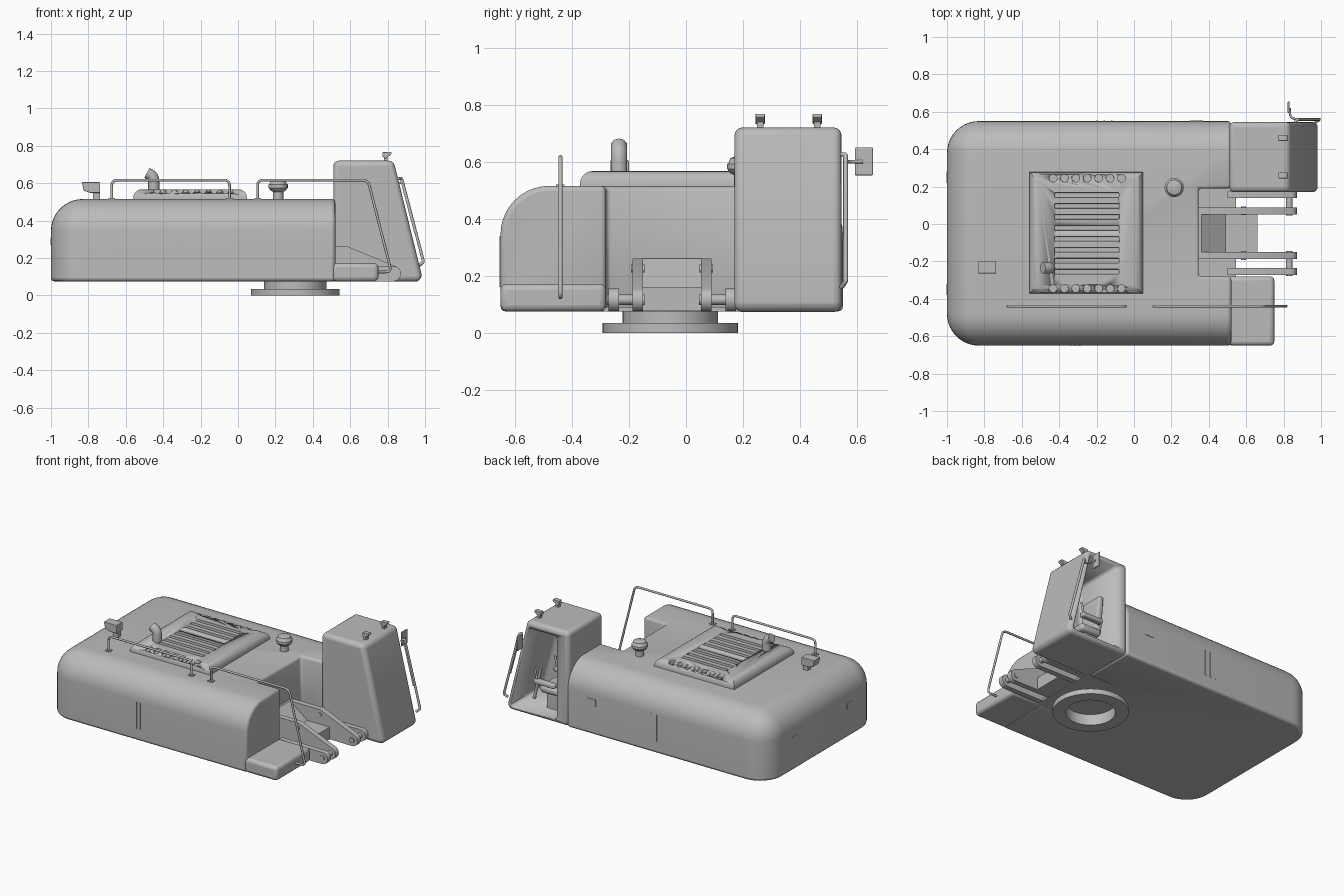
import bpy, bmesh, math
from mathutils import Vector

cube = bpy.data.objects.get("Cube")
if cube:
    bpy.data.objects.remove(cube)

grey = bpy.data.materials.new("machine grey")
grey.use_nodes = True
grey.diffuse_color = (0.5, 0.5, 0.5, 1)
grey.node_tree.nodes["Principled BSDF"].inputs["Base Color"].default_value = (0.5, 0.5, 0.5, 1)


def finish(name, bm, bevel=0, segs=3):
    bmesh.ops.recalc_face_normals(bm, faces=bm.faces)
    me = bpy.data.meshes.new(name)
    bm.to_mesh(me)
    bm.free()
    ob = bpy.data.objects.new(name, me)
    bpy.context.collection.objects.link(ob)
    me.materials.append(grey)
    if bevel:
        add_bevel(ob, bevel, segs)
    return smooth(ob)


def smooth(ob):
    bpy.ops.object.select_all(action="DESELECT")
    ob.select_set(True)
    bpy.context.view_layer.objects.active = ob
    bpy.ops.object.shade_smooth_by_angle(angle=math.radians(35))
    return ob


def add_bevel(ob, width, segs=3):
    m = ob.modifiers.new("round", "BEVEL")
    m.width, m.segments, m.limit_method = width, segs, "ANGLE"
    m.angle_limit = math.radians(35)


def box_bm(x, y, z):
    bm = bmesh.new()
    bmesh.ops.create_cube(bm, size=1)
    for v in bm.verts:
        v.co = [r[0] if c < 0 else r[1] for r, c in zip((x, y, z), v.co)]
    return bm


def box(name, x, y, z, bevel=0):
    return finish(name, box_bm(x, y, z), bevel)


def prism(name, pts, y0, y1, bevel=0):
    """Extrude an x-z outline along y."""
    bm = bmesh.new()
    face = bm.faces.new([bm.verts.new((x, y0, z)) for x, z in pts])
    ext = bmesh.ops.extrude_face_region(bm, geom=[face])["geom"]
    for v in ext:
        if isinstance(v, bmesh.types.BMVert):
            v.co.y = y1
    return finish(name, bm, bevel)


def lathe(name, profile, centre, steps=40):
    bm = bmesh.new()
    vs = [bm.verts.new((r, 0, z)) for r, z in profile]
    es = [bm.edges.new(p) for p in zip(vs, vs[1:])]
    bmesh.ops.spin(bm, geom=vs + es, cent=(0, 0, 0), axis=(0, 0, 1), angle=math.tau, steps=steps)
    bmesh.ops.remove_doubles(bm, verts=bm.verts, dist=0.0001)
    bmesh.ops.translate(bm, verts=bm.verts, vec=(*centre, 0))
    return finish(name, bm)


def rod(name, a, b, r, steps=20):
    a, b = Vector(a), Vector(b)
    bm = bmesh.new()
    bmesh.ops.create_cone(bm, cap_ends=True, segments=steps, radius1=r, radius2=r, depth=(b - a).length)
    rot = (b - a).to_track_quat("Z", "Y")
    for v in bm.verts:
        v.co = rot @ v.co + (a + b) / 2
    return finish(name, bm)


def tube(name, pts, radius, bend=0.03):
    """Pipe along a path whose inner corners are rounded."""
    pts = [Vector(p) for p in pts]
    path = [pts[0]]
    for a, b, c in zip(pts, pts[1:], pts[2:]):
        p, q = b + (a - b).normalized() * bend, b + (c - b).normalized() * bend
        path += [p.lerp(b, t).lerp(b.lerp(q, t), t) for t in (0, .25, .5, .75, 1)]
    path.append(pts[-1])
    cu = bpy.data.curves.new(name, "CURVE")
    cu.dimensions, cu.bevel_depth, cu.bevel_resolution, cu.use_fill_caps = "3D", radius, 3, True
    sp = cu.splines.new("POLY")
    sp.points.add(len(path) - 1)
    for pt, co in zip(sp.points, path):
        pt.co = (*co, 1)
    ob = bpy.data.objects.new(name, cu)
    bpy.context.collection.objects.link(ob)
    cu.materials.append(grey)
    return ob


def cut(ob, cutter):
    cutter.hide_render = True
    cutter.hide_viewport = True
    m = ob.modifiers.new("cut", "BOOLEAN")
    m.object, m.solver = cutter, "EXACT"


# Main housing: large rounding on the rear and the upper side edges
bm = box_bm((-1, 0.52), (-0.65, 0.55), (0.075, 0.515))
big = []
for e in bm.edges:
    mid = (e.verts[0].co + e.verts[1].co) / 2
    rear, top, side = mid.x < -0.99, mid.z > 0.51, mid.y < -0.6 or mid.y > 0.5
    if rear + top + side == 2:
        big.append(e)
bmesh.ops.bevel(bm, geom=big, offset=0.17, segments=10, profile=0.5, affect="EDGES")
body = finish("main_housing", bm)
cut(body, box("boom_bay_cutter", (0.345, 0.9), (-0.28, 0.19), (0, 0.8)))
add_bevel(body, 0.018)
box("boom_bay_floor", (0.33, 0.545), (-0.29, 0.2), (0.075, 0.09))
box("front_step", (0.5, 0.75), (-0.65, -0.28), (0.075, 0.172), 0.022)

# Cab shell with an open doorway on the far side
cab = prism("cab", [(0.51, 0.073), (0.975, 0.073), (0.982, 0.11), (0.832, 0.72), (0.51, 0.72)], 0.17, 0.545)
add_bevel(cab, 0.028, 4)
cut(cab, prism("cab_cutter", [(0.6, 0.1), (0.945, 0.1), (0.945, 0.13), (0.815, 0.675), (0.6, 0.675)], 0.2, 0.7, 0.02))

# Cab interior
box("seat_base", (0.66, 0.76), (0.29, 0.43), (0.09, 0.2), 0.01)
box("seat_cushion", (0.64, 0.8), (0.27, 0.45), (0.2, 0.25), 0.02)
prism("seat_back", [(0.63, 0.23), (0.68, 0.23), (0.65, 0.5), (0.61, 0.5)], 0.28, 0.44, 0.015)
for y in (0.25, 0.47):
    box("armrest", (0.66, 0.82), (y - 0.02, y + 0.02), (0.27, 0.3), 0.008)
    rod("control_lever", (0.8, y, 0.28), (0.82, y, 0.37), 0.007)
rod("steering_post", (0.9, 0.36, 0.1), (0.85, 0.36, 0.32), 0.01)

# Roof lights
for y in (0.26, 0.46):
    box("light_foot", (0.78, 0.8), (y - 0.012, y + 0.012), (0.71, 0.74))
    prism("roof_light", [(0.772, 0.765), (0.772, 0.742), (0.79, 0.73), (0.822, 0.758), (0.818, 0.768)],
          y - 0.016, y + 0.016, 0.003)

# Cab handrail and mirror
tube("cab_handrail", [(0.86, 0.545, 0.625), (0.875, 0.56, 0.625), (0.992, 0.56, 0.18), (0.97, 0.545, 0.16)], 0.008, 0.008)
rail_bar = prism("door_edge_bar", [(0.868, 0.615), (0.88, 0.615), (0.955, 0.33), (0.943, 0.33)], 0.55, 0.562)
tube("mirror_arm", [(0.88, 0.555, 0.6), (0.835, 0.57, 0.6), (0.832, 0.62, 0.6)], 0.006, 0.02)
box("mirror", (0.822, 0.832), (0.592, 0.655), (0.552, 0.65), 0.004)

# Boom mounting: inner cheeks, outer lugs, sloped centre block and pins
def lug_tip(cx, cz, r):
    return [(cx + r * math.sin(a), cz + r * math.cos(a)) for a in [math.pi * i / 10 + 0.3 for i in range(10)]]

for y in (0.052, -0.187):
    prism("boom_cheek", [(0.345, 0.08), (0.345, 0.26), (0.59, 0.26)] + lug_tip(0.83, 0.116, 0.041), y, y + 0.037)
    rod("cheek_pin", (0.585, y - 0.005, 0.225), (0.585, y + 0.042, 0.225), 0.014)
for y in (0.138, -0.272):
    prism("outer_lug", [(0.5, 0.076), (0.5, 0.156)] + lug_tip(0.83, 0.116, 0.041), y, y + 0.037)
for y0, y1 in ((0.045, 0.18), (-0.277, -0.145)):
    rod("boom_pin", (0.83, y0, 0.116), (0.83, y1, 0.116), 0.018)
prism("boom_centre_block", [(0.345, 0.076), (0.345, 0.26), (0.36, 0.26), (0.49, 0.16), (0.66, 0.16), (0.66, 0.076)],
      -0.152, 0.054)

# Turntable ring
lathe("turntable", [(0.155, 0.08), (0.155, 0), (0.237, 0), (0.237, 0.035), (0.167, 0.035), (0.167, 0.08)],
      (0.307, -0.055), 64)

# Engine hood with louvre slots and round vents cut in
bm = box_bm((-0.56, 0.048), (-0.372, 0.277), (0.5, 0.567))
top = [e for e in bm.edges if all(v.co.z > 0.56 for v in e.verts)]
bmesh.ops.bevel(bm, geom=top, offset=0.045, segments=5, profile=0.5, affect="EDGES")
hood = finish("engine_hood", bm)
for i in range(8):
    y = 0.155 - i * 0.0585
    cut(hood, box("slot_cutter", (-0.425, -0.08), (y - 0.013, y + 0.013), (0.552, 0.6), 0.006))
for i in range(7):
    for y in (0.245, -0.345):
        x = -0.433 + i * 0.061
        cut(hood, rod("vent_cutter", (x, y, 0.545), (x, y, 0.6), 0.021))

# Exhaust, air cleaner and rear camera
tube("exhaust", [(-0.45, -0.235, 0.54), (-0.45, -0.235, 0.635), (-0.487, -0.235, 0.655)], 0.03, 0.025)
lathe("air_cleaner", [(0, 0.51), (0.027, 0.51), (0.027, 0.553), (0.04, 0.56), (0.051, 0.575), (0.051, 0.592),
                      (0.045, 0.597), (0.04, 0.612), (0.025, 0.618), (0, 0.618)], (0.215, 0.195))
box("camera_post", (-0.775, -0.737), (-0.25, -0.215), (0.51, 0.56))
prism("camera_box", [(-0.835, 0.605), (-0.825, 0.56), (-0.79, 0.548), (-0.737, 0.548), (-0.737, 0.605)], -0.265, -0.2, 0.004)

# Walkway handrails with foot plates
ry = -0.44
tube("rear_handrail", [(-0.675, ry, 0.5), (-0.675, ry, 0.616), (-0.045, ry, 0.616), (-0.045, ry, 0.5)], 0.007)
tube("front_handrail", [(0.105, ry, 0.5), (0.105, ry, 0.616), (0.695, ry, 0.616), (0.82, ry, 0.125), (0.74, ry, 0.125)], 0.007)
for x in (-0.675, -0.045, 0.105):
    box("rail_foot", (x - 0.018, x + 0.018), (ry - 0.015, ry + 0.015), (0.5, 0.52))

# Side vents, latches and rear handles
for x in (-0.34, -0.315, -0.29):
    box("right_vent", (x - 0.003, x + 0.003), (-0.653, -0.645), (0.16, 0.34))
for x in (-0.2, -0.16, -0.12):
    box("left_vent", (x - 0.004, x + 0.004), (0.545, 0.553), (0.16, 0.34))
box("side_latch", (0.3, 0.37), (0.545, 0.553), (0.27, 0.32))
for y in (-0.35, 0.25):
    box("rear_handle", (-1.002, -0.995), (y - 0.03, y + 0.03), (0.27, 0.31))
